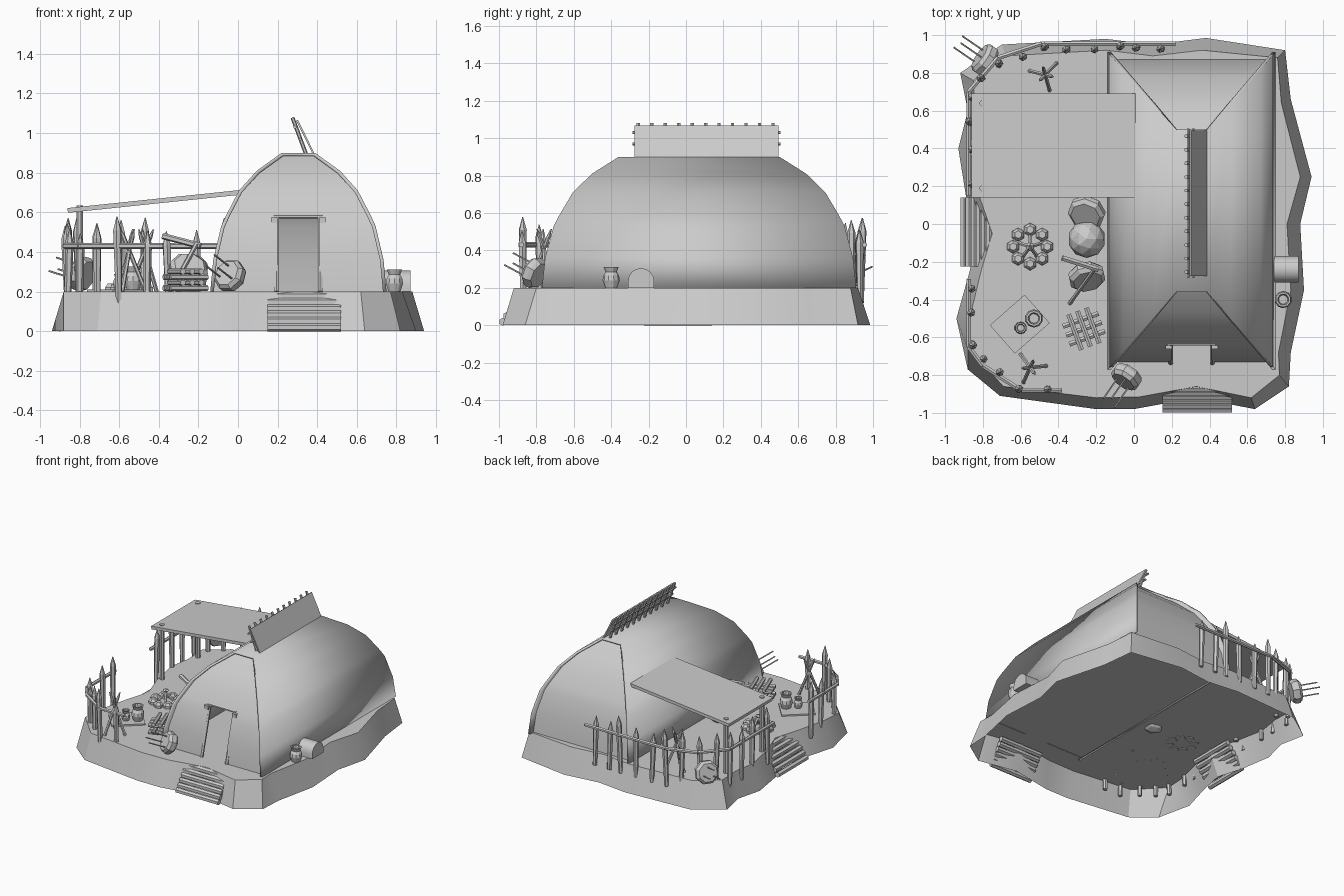
import bpy, bmesh, math, random
from mathutils import Vector, Matrix

if "Cube" in bpy.data.objects:
    bpy.data.objects.remove(bpy.data.objects["Cube"])
random.seed(4)

def mesh(name, verts, faces, smooth=False, recalc=True):
    me = bpy.data.meshes.new(name)
    me.from_pydata([tuple(v) for v in verts], [], faces)
    if recalc:
        bm = bmesh.new(); bm.from_mesh(me)
        bmesh.ops.recalc_face_normals(bm, faces=bm.faces)
        bm.to_mesh(me); bm.free()
    ob = bpy.data.objects.new(name, me)
    bpy.context.collection.objects.link(ob)
    if smooth:
        bpy.ops.object.select_all(action='DESELECT')
        ob.select_set(True); bpy.context.view_layer.objects.active = ob
        bpy.ops.object.shade_smooth_by_angle(angle=math.radians(30))
    return ob

def lathe(name, origin, axis, prof, n=8):
    """Rings of (radius, distance along axis), capped at both ends."""
    q = Vector(axis).normalized().to_track_quat('Z', 'Y')
    vs = [Vector(origin) + q @ Vector((r*math.cos(2*math.pi*(k+.5)/n), r*math.sin(2*math.pi*(k+.5)/n), d))
          for r, d in prof for k in range(n)]
    fs = [(i*n+k, i*n+(k+1) % n, (i+1)*n+(k+1) % n, (i+1)*n+k) for i in range(len(prof)-1) for k in range(n)]
    fs += [tuple(range(n))[::-1], tuple(range((len(prof)-1)*n, len(prof)*n))]
    return mesh(name, vs, fs)

def rod(name, a, b, r=.012, n=6, r2=None):
    d = Vector(b) - Vector(a)
    return lathe(name, a, d, [(r, 0), (r if r2 is None else r2, d.length)], n)

def box(name, c, size, rot=(0, 0, 0)):
    bm = bmesh.new(); bmesh.ops.create_cube(bm, size=1)
    me = bpy.data.meshes.new(name)
    bm.transform(Matrix.Diagonal((*size, 1))); bm.to_mesh(me); bm.free()
    ob = bpy.data.objects.new(name, me); ob.location = c; ob.rotation_euler = rot
    bpy.context.collection.objects.link(ob)
    return ob

# earth mound, open underneath: bottom outline and top outline
low = [(-.94,-.5),(-.88,-.77),(-.71,-.91),(-.2,-.98),(0,-.98),(.33,-.92),(.64,-.98),(.82,-.86),(.83,-.68),(.9,-.35),(.88,0),
       (.94,.25),(.83,.66),(.8,.92),(.38,.985),(.1,.95),(-.15,.98),(-.7,.95),(-.92,.8),(-.88,.6),(-.93,.4),(-.89,.15),(-.83,-.05),(-.87,-.25)]
top = [(-.87,-.5),(-.88,-.66),(-.69,-.86),(-.2,-.92),(.03,-.915),(.33,-.86),(.62,-.92),(.77,-.8),(.765,-.68),(.83,-.35),(.81,0),
       (.88,.25),(.78,.64),(.76,.88),(.36,.92),(.1,.89),(-.15,.92),(-.68,.89),(-.85,.76),(-.84,.58),(-.87,.4),(-.82,.15),(-.75,-.05),(-.81,-.25)]
n = len(low)
mesh("mound", [(x, y, 0) for x, y in low] + [(x, y, .2) for x, y in top],
     [(i, (i+1) % n, n+(i+1) % n, n+i) for i in range(n)] + [tuple(range(n, 2*n))], True)

# hut roof: arched cross-section with raked ends
cx = .305
prof = [(.445,.2),(.43,.36),(.39,.53),(.365,.585),(.3,.71),(.21,.81),(.085,.9)]
def yend(dx, s): return (.5 if s > 0 else -.36) + s*1.14*(dx-.085)
arch = [(-d, z) for d, z in prof] + [(d, z) for d, z in prof[::-1]]
vs = [(cx+d, yend(abs(d), s), z) for s in (-1, 1) for d, z in arch]
m = len(arch)
roof = mesh("hut_roof", vs, [(i, i+1, m+i+1, m+i) for i in range(m-1)], True, False)
sol = roof.modifiers.new("thickness", 'SOLIDIFY'); sol.thickness = .018; sol.offset = -1

# end walls, with the door opening left out of the front one
def end_wall(name, s, door):
    vs, fs = [], []
    for d, z in prof:
        y = yend(d, s) - s*.04
        w = d - .01
        vs += [(cx-w, y, z-.004), (max(cx-w, .2), y, z-.004), (min(cx+w, .41), y, z-.004), (cx+w, y, z-.004)]
    for i in range(len(prof)-1):
        a, b = 4*i, 4*i+4
        if door and i < 3:
            fs += [(a, a+1, b+1, b), (a+2, a+3, b+3, b+2)]
        else:
            fs.append((a, a+3, b+3, b))
    mesh(name, vs, [f if s < 0 else f[::-1] for f in fs], True, False)
end_wall("front_wall", -1, True)
end_wall("back_wall", 1, False)

# door frame
for x in (.195, .415):
    rod("door_post", (x, -.735, .2), (x, -.63, .58), .013)
    box("door_bracket", (x + (-.012 if x < .3 else .012), -.645, .56), (.035, .035, .03))
rod("door_lintel", (.18, -.635, .58), (.43, -.635, .58), .01)

# ridge screen: leaning sheet, cross bars and poles
box("ridge_sheet", (.34, .11, .98), (.01, .77, .19), (0, -.46, 0))
for i in range(11):
    y = -.255 + i*.072
    rod("ridge_pole", (.345, y, .89), (.275, y, 1.078), .01)
for z in (.97, 1.03):
    rod("ridge_bar", (.345-(z-.9)*.44, -.285, z), (.345-(z-.9)*.44, .505, z), .008)

# canopy and its posts
box("canopy", (-.425, .415, .655), (.875, .55, .024), (0, -.104, 0))
for y in (.19, .64):
    rod("canopy_post", (-.8, y, .18), (-.8, y, .635), .018, 8)

# palisade stakes and rails
back = [(.15,.93),(.02,.935),(-.08,.935),(-.21,.93),(-.35,.93),(-.48,.93),(-.58,.89),(-.72,.84),(-.8,.77),
        (-.86,.68),(-.86,.53),(-.86,.4),(-.86,.2)]
front = [(-.86,-.34),(-.86,-.46),(-.86,-.63),(-.8,-.71),(-.71,-.78),(-.6,-.87),(-.46,-.87)]
for x, y in back + front:
    h = random.uniform(.37, .46)
    lathe("fence_stake", (x, y, .12), (random.uniform(-.04, .04), random.uniform(-.04, .04), 1),
          [(.016, 0), (.022, h-.07), (.002, h)], 6)
for path in ([(.22,.955),(-.49,.955),(-.72,.88),(-.875,.7),(-.875,.15)],
             [(-.875,-.29),(-.875,-.65),(-.8,-.75),(-.6,-.88),(-.38,-.88)]):
    for a, b in zip(path, path[1:]):
        rod("fence_rail", (*a, .43), (*b, .43), .014)

# log steps at the front and on the left
for i in range(6):
    z = .018 + i*.032
    rod("front_step", (.15, -.98+i*.022, z), (.52, -.98+i*.022, z), .021, 6)
    rod("left_step", (-.9+i*.027, -.225, z), (-.9+i*.027, .14, z), .021, 6)

# clay pots
def pot(x, y, z, s):
    lathe("pot", (x, y, z), (0, 0, 1), [(r*s, d*s) for r, d in
          [(.032,0),(.046,.04),(.042,.065),(.03,.085),(.04,.11),(.03,.11),(.024,.085)]], 10)
pot(.79, -.4, .2, 1)
pot(-.53, -.5, .21, 1.05)
pot(-.6, -.55, .21, .72)
box("mat", (-.605, -.53, .205), (.2, .245, .012), (0, 0, -.85))

# chest with a rounded lid
q = [(-.07,.2),(.07,.2)] + [(.07*math.cos(a*math.pi/8), .235+.07*math.sin(a*math.pi/8)) for a in range(9)]
k = len(q)
mesh("chest", [(x, -.24+y, z) for x in (.72, .87) for y, z in q],
     [(i, (i+1) % k, k+(i+1) % k, k+i) for i in range(k)] + [tuple(range(k)), tuple(range(k, 2*k))], True)

# eight-sided shields stuck with arrows
def shield(c, axis, r, arrows=True):
    a = Vector(axis).normalized()
    lathe("shield", Vector(c)-a*.035, a, [(r*.85, 0), (r, .02), (r, .05), (r*.8, .07)], 8)
    u = a.cross(Vector((0, 0, 1))).normalized(); v = a.cross(u)
    if arrows:
        for s, t in ((-.04, .03), (.035, .02), (0, -.04)):
            p = Vector(c) + u*s + v*t
            rod("arrow", p, p+a*.17, .005, 5)
shield((-.04, -.81, .28), (-.45, -.65, .35), .085)
shield((-.79, .87, .29), (-.8, .55, .25), .09)
shield((-.25, -.28, .31), (.15, -.7, .6), .1, False)
shield((-.25, .06, .31), (-.2, -.5, .7), .1, False)

# sack
bm = bmesh.new(); bmesh.ops.create_icosphere(bm, subdivisions=2, radius=.1)
bm.transform(Matrix.Translation((-.25, -.08, .28)) @ Matrix.Diagonal((1, 1, 1.1, 1)))
me = bpy.data.meshes.new("sack"); bm.to_mesh(me); bm.free()
bpy.context.collection.objects.link(bpy.data.objects.new("sack", me))

# leaning mallet
rod("mallet_handle", (-.34, -.42, .2), (-.21, -.24, .44), .012)
rod("mallet_head", (-.38, -.18, .48), (-.19, -.24, .43), .016)

# firewood stacked crosswise
for layer in range(4):
    for j in (-1, 0, 1):
        a = .35 + (layer % 2)*math.pi/2
        d = Vector((math.cos(a), math.sin(a), 0))
        c = Vector((-.265, -.555, .217+layer*.028)) + Vector((-d.y, d.x, 0))*j*.05
        rod("firewood", c-d*.1, c+d*.1, .015, 6)

# campfire: stone ring and kindling
for i in range(8):
    a = i*math.pi/4
    lathe("hearth_stone", (-.55+.09*math.cos(a), -.12+.09*math.sin(a), .195), (0, 0, 1),
          [(.035, 0), (.036, .025), (.02, .045)], 6)
for i in range(5):
    a = i*1.257 + .3
    rod("kindling", (-.55+.075*math.cos(a), -.12+.075*math.sin(a), .2),
        (-.55-.015*math.cos(a), -.12-.015*math.sin(a), .3), .011)

# tripods of crossed spears
for x, y, t in ((-.47, .79, .8), (-.55, -.76, .1)):
    for i in range(3):
        a = t + i*2.094
        d = Vector((math.cos(a), math.sin(a), 0))*.085
        p = Vector((x, y, .2))
        lathe("tripod_pole", p+d, Vector((0, 0, .31))-d*1.5, [(.011, 0), (.011, .3), (.003, .34)], 6)
